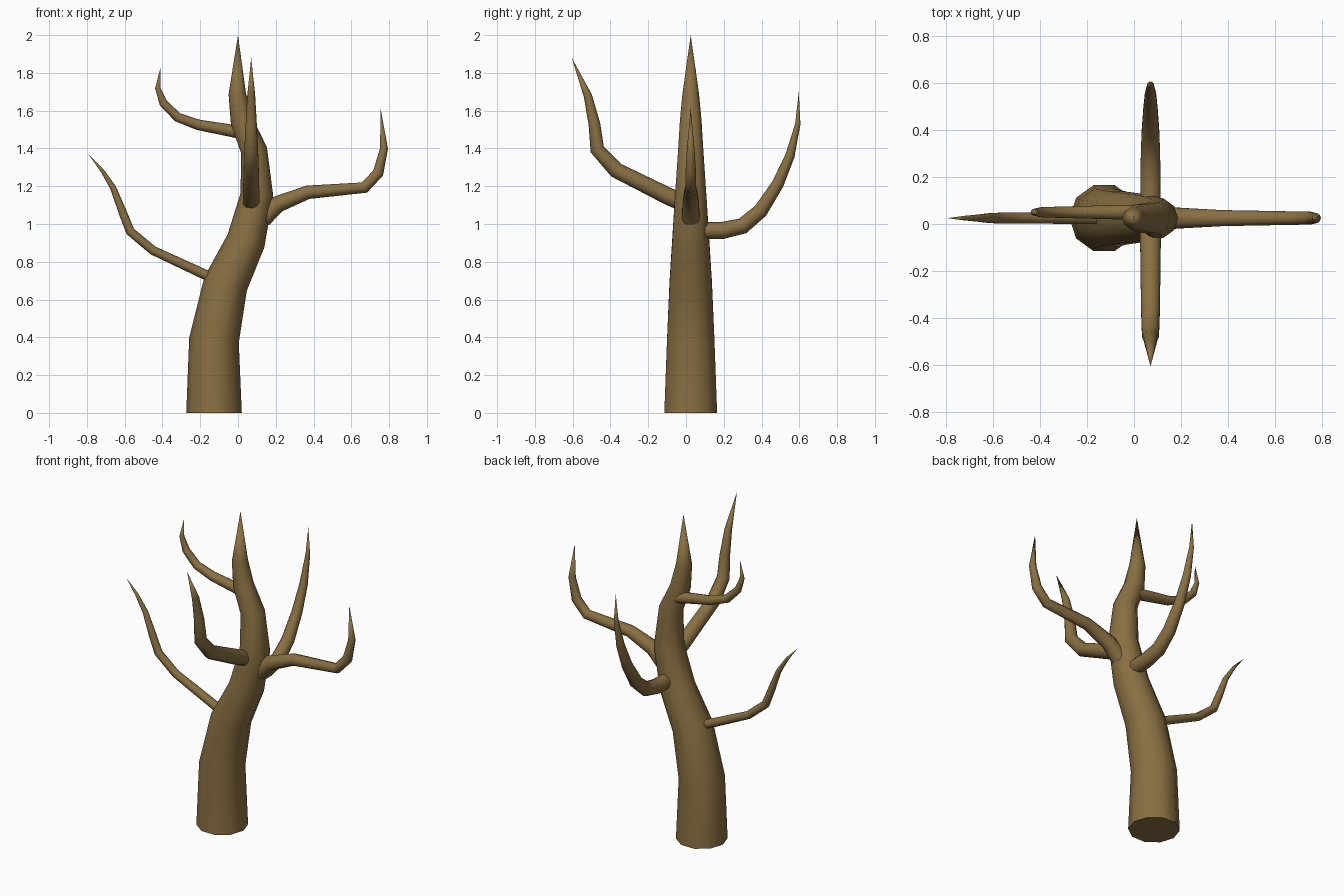
import bpy, bmesh, math
from mathutils import Vector

if "Cube" in bpy.data.objects:
    bpy.data.objects.remove(bpy.data.objects["Cube"])

bark = bpy.data.materials.new("bark")
bark.diffuse_color = (0.25, 0.16, 0.055, 1)
bark.use_nodes = True
bark.node_tree.nodes["Principled BSDF"].inputs["Base Color"].default_value = bark.diffuse_color
SIDES = 10


def limb(name, points, side):
    """Tapered tube along (position, radius) points; the last point is a sharp tip.
    side is the unit vector perpendicular to the plane in which the limb bends."""
    side = Vector(side)
    pos = [Vector(p) for p, r in points]
    bm = bmesh.new()
    rings = []
    for i, (p, r) in enumerate(points[:-1]):
        ahead = (pos[i + 1] - pos[i]).normalized()
        behind = (pos[i] - pos[i - 1]).normalized() if i else ahead
        normal = side.cross((ahead + behind).normalized())
        rings.append([bm.verts.new(pos[i] + r * (math.cos(a) * normal + math.sin(a) * side))
                      for a in (math.tau * k / SIDES for k in range(SIDES))])
    tip = bm.verts.new(pos[-1])
    bm.faces.new(rings[0])
    for k in range(SIDES):
        j = (k + 1) % SIDES
        for a, b in zip(rings, rings[1:]):
            bm.faces.new((a[k], a[j], b[j], b[k]))
        bm.faces.new((rings[-1][k], rings[-1][j], tip))
    bmesh.ops.recalc_face_normals(bm, faces=bm.faces)
    mesh = bpy.data.meshes.new(name)
    bm.to_mesh(mesh)
    bm.free()
    mesh.materials.append(bark)
    ob = bpy.data.objects.new(name, mesh)
    bpy.context.collection.objects.link(ob)
    bpy.ops.object.select_all(action='DESELECT')
    ob.select_set(True)
    bpy.context.view_layer.objects.active = ob
    bpy.ops.object.shade_smooth_by_angle(angle=math.radians(50))
    return ob


def along_x(y, pts):
    return [((x, y, z), r) for x, z, r in pts]


def along_y(x, pts):
    return [((x, y, z), r) for y, z, r in pts]


# Trunk, leaning right then back to a pointed top
limb("trunk", along_x(0.025, [
    (-0.127, 0.0, 0.147), (-0.127, 0.385, 0.132), (-0.065, 0.685, 0.118),
    (0.042, 0.91, 0.103), (0.100, 1.155, 0.087), (0.085, 1.39, 0.070),
    (0.020, 1.545, 0.060), (-0.004, 1.69, 0.046), (0.0, 2.0, 0)]), (0, 1, 0))

# Left and right branches
limb("lower_left_branch", along_x(0.025, [
    (-0.10, 0.70, 0.030), (-0.17, 0.73, 0.027), (-0.45, 0.86, 0.024),
    (-0.57, 0.96, 0.024), (-0.61, 1.06, 0.022), (-0.66, 1.19, 0.016),
    (-0.72, 1.285, 0.010), (-0.793, 1.37, 0)]), (0, 1, 0))
limb("upper_left_branch", along_x(0.05, [
    (0.05, 1.475, 0.034), (-0.03, 1.493, 0.033), (-0.21, 1.525, 0.028),
    (-0.32, 1.565, 0.025), (-0.395, 1.64, 0.022), (-0.425, 1.72, 0.014),
    (-0.41, 1.83, 0)]), (0, 1, 0))
limb("right_branch", along_x(0.025, [
    (0.13, 1.03, 0.050), (0.21, 1.105, 0.045), (0.37, 1.168, 0.036),
    (0.67, 1.193, 0.030), (0.742, 1.27, 0.029), (0.773, 1.40, 0.021),
    (0.755, 1.61, 0)]), (0, 1, 0))

# Front and back branches
limb("front_branch", along_y(0.07, [
    (-0.03, 1.12, 0.047), (-0.09, 1.145, 0.046), (-0.37, 1.285, 0.042),
    (-0.47, 1.395, 0.038), (-0.485, 1.53, 0.031), (-0.52, 1.68, 0.022),
    (-0.605, 1.88, 0)]), (1, 0, 0))
limb("back_branch", along_y(0.07, [
    (0.09, 0.965, 0.045), (0.19, 0.965, 0.045), (0.30, 0.99, 0.043),
    (0.395, 1.07, 0.039), (0.485, 1.21, 0.032), (0.55, 1.36, 0.025),
    (0.592, 1.53, 0.014), (0.597, 1.70, 0)]), (1, 0, 0))
